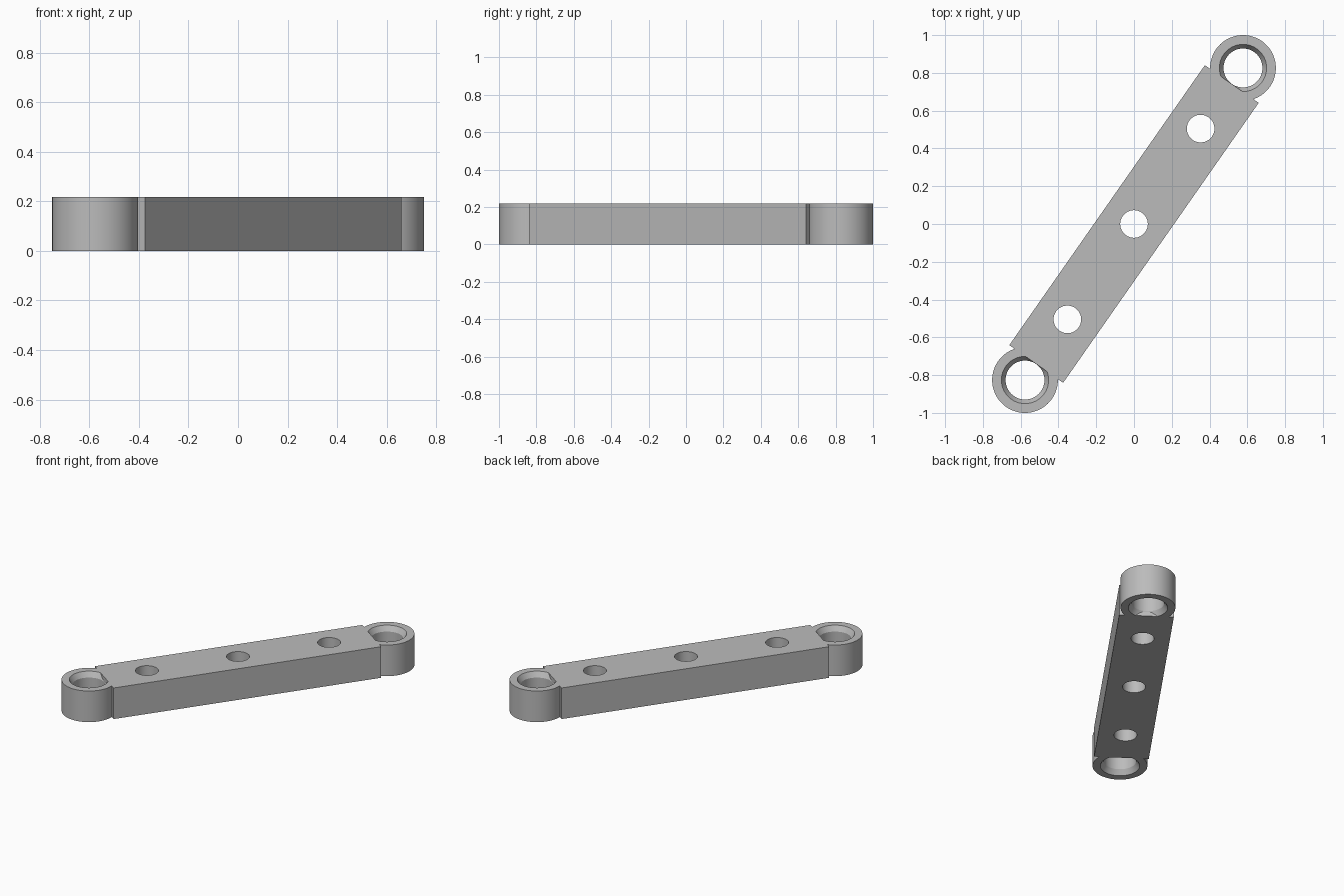
import bpy, bmesh, math
from mathutils import Matrix

if "Cube" in bpy.data.objects:
    bpy.data.objects.remove(bpy.data.objects["Cube"], do_unlink=True)

HEIGHT = 0.218
HALF_LENGTH, HALF_WIDTH = 0.904, 0.174
RING_POS, RING_R = 1.0076, 0.174
BORE_R, MOUTH_R, CHAMFER = 0.103, 0.125, 0.035
HOLE_R, HOLE_POS = 0.073, 0.616
SEGMENTS = 96
TURN = Matrix.Rotation(math.atan2(0.826, 0.577), 4, "Z")

grey = bpy.data.materials.new("plain grey")
grey.use_nodes = True
grey.diffuse_color = (0.5, 0.5, 0.5, 1)
grey.node_tree.nodes["Principled BSDF"].inputs["Base Color"].default_value = grey.diffuse_color


def make_object(name, bm):
    bmesh.ops.recalc_face_normals(bm, faces=bm.faces)
    mesh = bpy.data.meshes.new(name)
    bm.to_mesh(mesh)
    bm.free()
    mesh.materials.append(grey)
    obj = bpy.data.objects.new(name, mesh)
    bpy.context.collection.objects.link(obj)
    return obj


def lathe(name, profile, x):
    """Spin a closed (radius, z) profile around a vertical axis at x."""
    bm = bmesh.new()
    loops = []
    for i in range(SEGMENTS):
        a = math.tau * i / SEGMENTS
        loops.append([bm.verts.new((x + r * math.cos(a), r * math.sin(a), z)) for r, z in profile])
    n = len(profile)
    for i in range(SEGMENTS):
        here, there = loops[i], loops[(i + 1) % SEGMENTS]
        for j in range(n):
            k = (j + 1) % n
            bm.faces.new((here[j], there[j], there[k], here[k]))
    return make_object(name, bm)


def combine(target, other, operation):
    mod = target.modifiers.new(other.name, "BOOLEAN")
    mod.object, mod.operation, mod.solver = other, operation, "EXACT"
    bpy.context.view_layer.objects.active = target
    bpy.ops.object.modifier_apply(modifier=mod.name)
    bpy.data.objects.remove(other, do_unlink=True)


# Straight bar
bm = bmesh.new()
bmesh.ops.create_cube(bm, size=1, matrix=Matrix.Translation((0, 0, HEIGHT / 2))
                      @ Matrix.Diagonal((2 * HALF_LENGTH, 2 * HALF_WIDTH, HEIGHT, 1)))
link_bar = make_object("link_bar", bm)

# Three through holes along the bar
for x in (-HOLE_POS, 0, HOLE_POS):
    bm = bmesh.new()
    bmesh.ops.create_cone(bm, cap_ends=True, segments=SEGMENTS, radius1=HOLE_R, radius2=HOLE_R,
                          depth=2 * HEIGHT, matrix=Matrix.Translation((x, 0, HEIGHT / 2)))
    combine(link_bar, make_object("hole_cutter", bm), "DIFFERENCE")

# End rings, with the bore chamfered at both mouths
ring_profile = [(RING_R, 0), (RING_R, HEIGHT), (MOUTH_R, HEIGHT), (BORE_R, HEIGHT - CHAMFER),
                (BORE_R, CHAMFER), (MOUTH_R, 0)]
for side in (-1, 1):
    combine(link_bar, lathe("end_ring", ring_profile, side * RING_POS), "UNION")

# Swing the link to its diagonal pose and shade the round walls smooth
link_bar.data.transform(TURN)
bpy.ops.object.select_all(action="DESELECT")
link_bar.select_set(True)
bpy.context.view_layer.objects.active = link_bar
bpy.ops.object.shade_smooth_by_angle(angle=math.radians(25))
